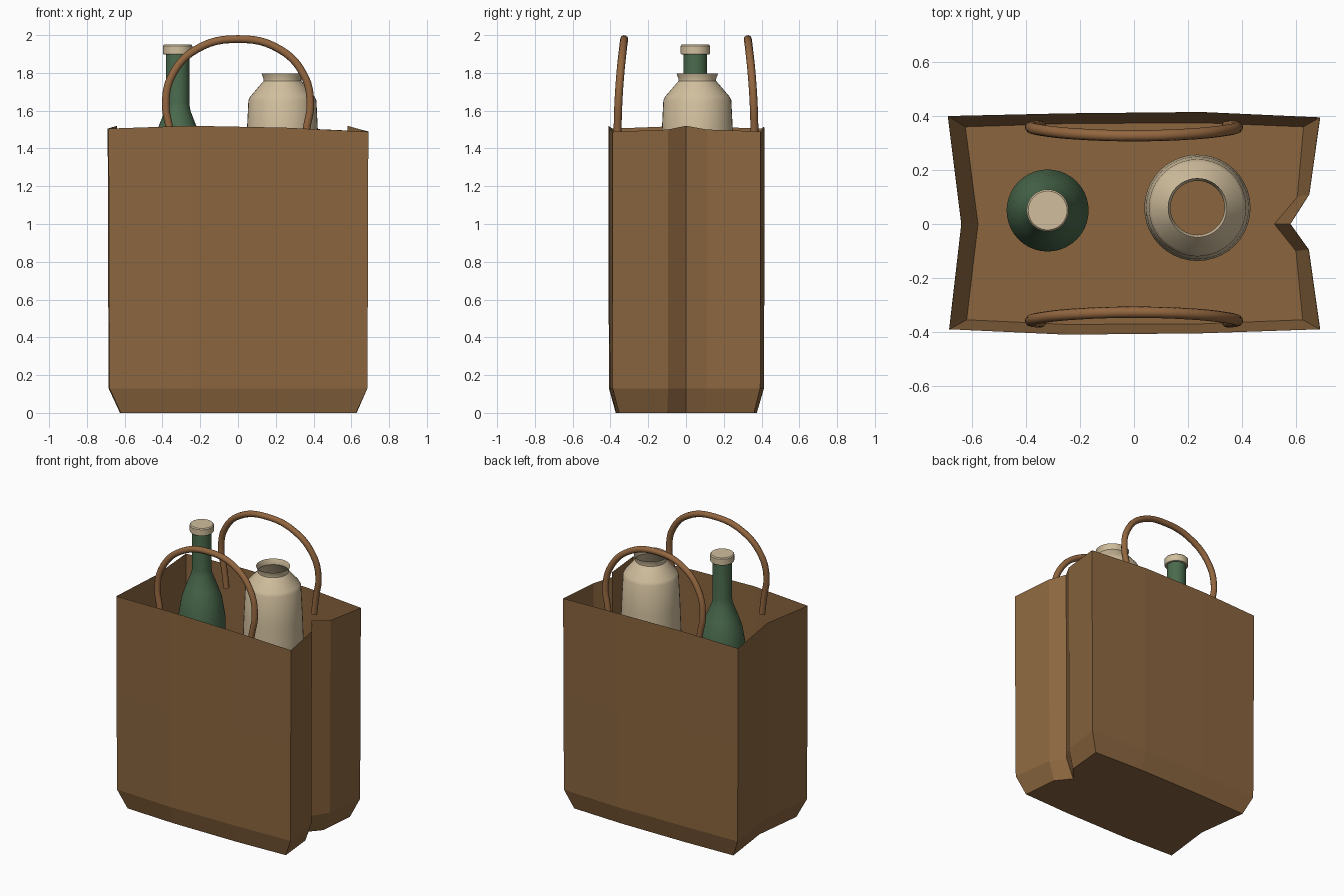
import bpy, bmesh, math

if "Cube" in bpy.data.objects:
    bpy.data.objects.remove(bpy.data.objects["Cube"])


def material(name, rgb):
    m = bpy.data.materials.new(name)
    m.diffuse_color = (*rgb, 1)
    m.use_nodes = True
    m.node_tree.nodes["Principled BSDF"].inputs["Base Color"].default_value = m.diffuse_color
    return m


PAPER = material("brown paper", (0.26, 0.133, 0.050))
CORD = material("brown cord", (0.29, 0.133, 0.050))
GREEN = material("bottle green", (0.069, 0.145, 0.075))
CREAM = material("cream", (0.64, 0.52, 0.34))


def add_mesh(name, bm, mat):
    bmesh.ops.recalc_face_normals(bm, faces=bm.faces)
    me = bpy.data.meshes.new(name)
    bm.to_mesh(me)
    bm.free()
    me.materials.append(mat)
    ob = bpy.data.objects.new(name, me)
    bpy.context.collection.objects.link(ob)
    return ob


def smooth(ob, angle=30):
    bpy.ops.object.select_all(action='DESELECT')
    ob.select_set(True)
    bpy.context.view_layer.objects.active = ob
    bpy.ops.object.shade_smooth_by_angle(angle=math.radians(angle))


def lathe(name, profile, x, y, mat, steps=40):
    """Revolve (radius, height) points around a vertical axis."""
    bm = bmesh.new()
    verts = [bm.verts.new((r, 0, z)) for r, z in profile]
    edges = [bm.edges.new(p) for p in zip(verts, verts[1:])]
    bmesh.ops.spin(bm, geom=verts + edges, cent=(0, 0, 0), axis=(0, 0, 1),
                   angle=math.tau, steps=steps, use_duplicate=False)
    bmesh.ops.remove_doubles(bm, verts=bm.verts, dist=0.0005)
    ob = add_mesh(name, bm, mat)
    ob.location = (x, y, 0)
    smooth(ob)
    return ob


# Paper bag: thin open sheet with a folded right side and a tapered base
rim = [(-0.685, -0.39, 1.505), (-0.25, -0.41, 1.52), (0.25, -0.405, 1.51),
       (0.69, -0.39, 1.488), (0.648, -0.095, 1.50), (0.58, 0.0, 1.52),
       (0.65, 0.11, 1.50), (0.69, 0.395, 1.49), (0.25, 0.415, 1.51),
       (-0.25, 0.41, 1.515), (-0.69, 0.40, 1.505), (-0.64, 0.0, 1.52)]
base = [(-0.62, -0.355), (-0.25, -0.372), (0.25, -0.37),
        (0.625, -0.355), (0.60, -0.10), (0.52, 0.0),
        (0.605, 0.10), (0.628, 0.36), (0.25, 0.375),
        (-0.25, 0.372), (-0.625, 0.36), (-0.578, 0.0)]
bm = bmesh.new()
rings = [[bm.verts.new((x, y, 0)) for x, y in base],
         [bm.verts.new((x * 0.993, y * 0.995, 0.13)) for x, y, z in rim],
         [bm.verts.new((x * 0.997, y, 0.81)) for x, y, z in rim],
         [bm.verts.new(p) for p in rim]]
n = len(rim)
for low, high in zip(rings, rings[1:]):
    for i in range(n):
        j = (i + 1) % n
        bm.faces.new((low[i], low[j], high[j], high[i]))
bm.faces.new(rings[0][::-1])
add_mesh("paper_bag", bm, PAPER)

# Cord handles: arched tubes leaning in, fixed inside the front and back walls
half = [(0.345, 0.362, 1.37), (0.362, 0.362, 1.50), (0.383, 0.358, 1.64),
        (0.348, 0.348, 1.79), (0.22, 0.334, 1.925)]
path = [(-x, y, z) for x, y, z in half] + [(0, 0.327, 1.979)] + half[::-1]
for name, side in (("front_handle", -1), ("back_handle", 1)):
    cu = bpy.data.curves.new(name, 'CURVE')
    cu.dimensions = '3D'
    cu.bevel_depth = 0.021
    cu.bevel_resolution = 3
    cu.resolution_u = 6
    cu.use_fill_caps = True
    sp = cu.splines.new('BEZIER')
    sp.bezier_points.add(len(path) - 1)
    for bp, (x, y, z) in zip(sp.bezier_points, path):
        bp.co = (x, side * y, z)
        bp.handle_left_type = bp.handle_right_type = 'AUTO'
    cu.materials.append(CORD)
    bpy.context.collection.objects.link(bpy.data.objects.new(name, cu))

# Bottle and its cap
lathe("bottle", [(0, 0.02), (0.14, 0.02), (0.152, 0.04), (0.152, 1.30),
                 (0.131, 1.43), (0.105, 1.505), (0.068, 1.60), (0.062, 1.64),
                 (0.062, 1.905)], -0.32, 0.05, GREEN)
lathe("bottle_cap", [(0, 1.897), (0.074, 1.897), (0.078, 1.903), (0.078, 1.943),
                     (0.072, 1.95), (0, 1.95)], -0.32, 0.05, CREAM)

# Open jar with a flared lip
lathe("jar", [(0.197, 0.02), (0.197, 1.25), (0.190, 1.45), (0.180, 1.655),
              (0.170, 1.675), (0.100, 1.757), (0.100, 1.770), (0.110, 1.796)],
      0.235, 0.06, CREAM)
